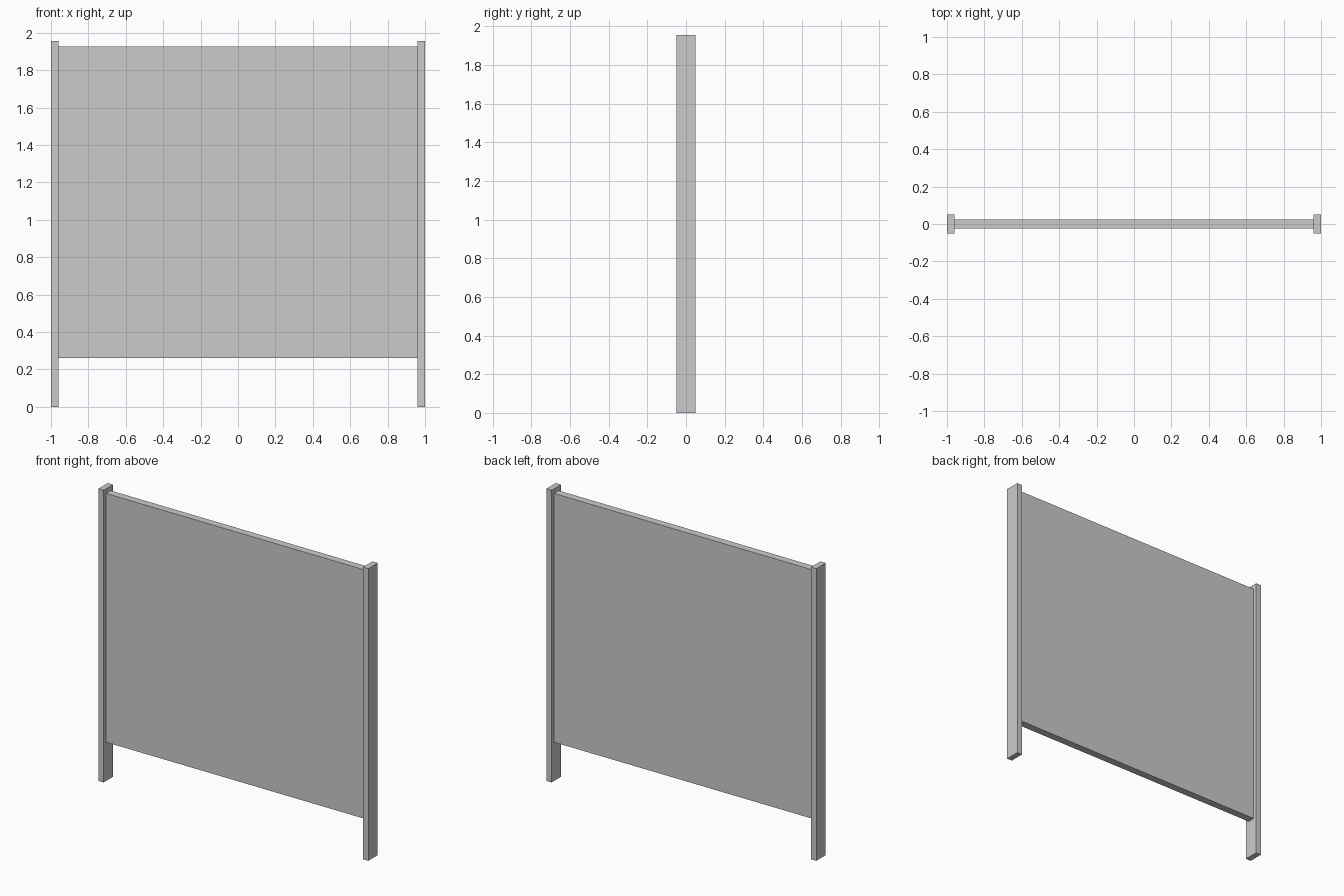
import bpy

if "Cube" in bpy.data.objects:
    bpy.data.objects.remove(bpy.data.objects["Cube"])


def box(name, x, y, z):
    """Axis-aligned box from (min, max) ranges."""
    ranges = (x, y, z)
    bpy.ops.mesh.primitive_cube_add(size=1, location=[(a + b) / 2 for a, b in ranges])
    ob = bpy.context.object
    ob.name = name
    ob.scale = [b - a for a, b in ranges]
    bpy.ops.object.transform_apply(location=False, rotation=False, scale=True)
    return ob


POST_W, POST_D, POST_H = 0.039, 0.10, 1.956
PANEL_D = 0.05

# Upright posts, one at each end
for side, x0 in (("left", -1.0), ("right", 1.0 - POST_W)):
    box(f"{side}_post", (x0, x0 + POST_W), (-POST_D / 2, POST_D / 2), (0, POST_H))

# Screen panel held between the posts, clear of the ground
inner = 1.0 - POST_W
box("panel", (-inner, inner), (-PANEL_D / 2, PANEL_D / 2), (0.26, 1.926))
